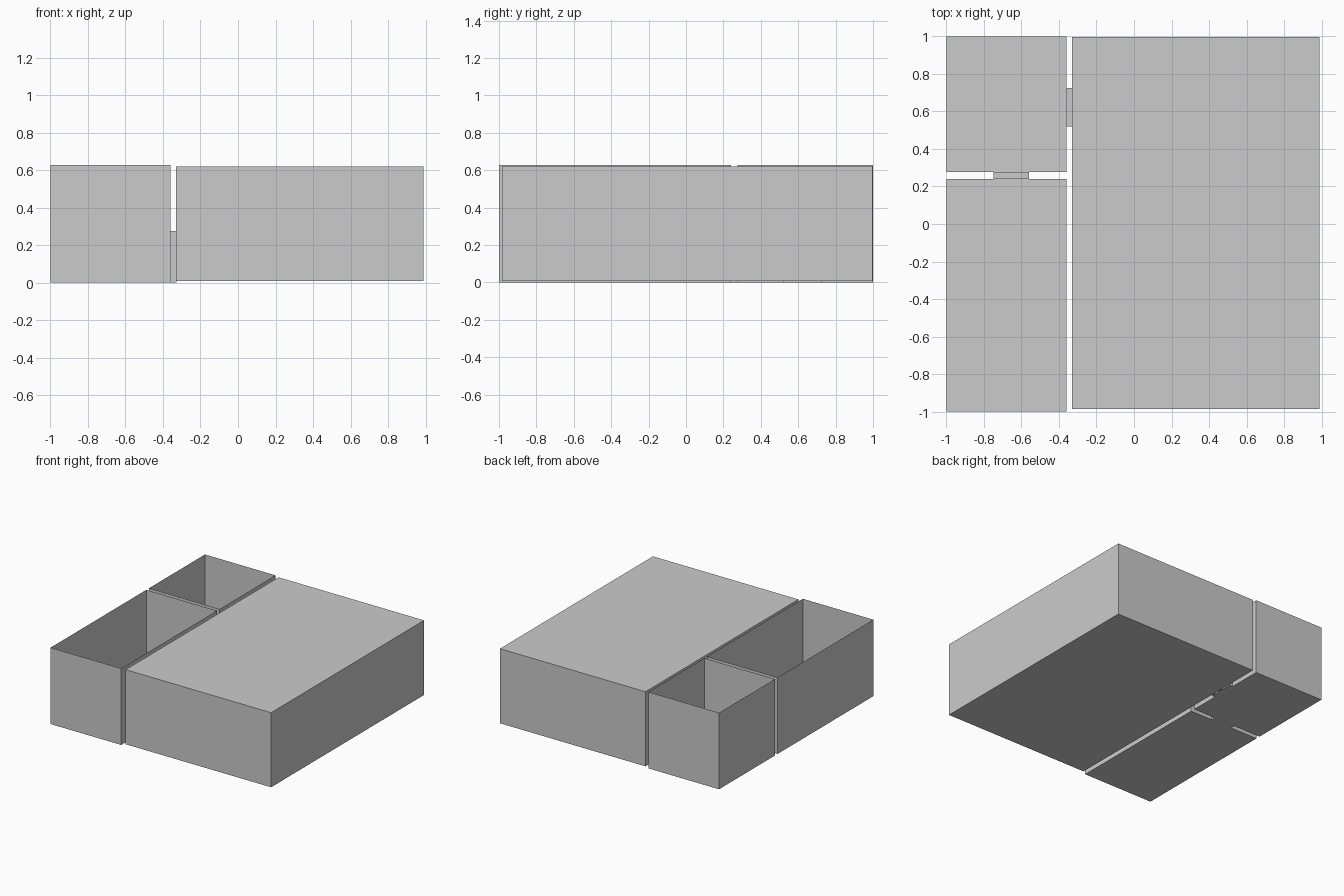
import bpy

if "Cube" in bpy.data.objects:
    bpy.data.objects.remove(bpy.data.objects["Cube"])


def make_object(name, faces):
    """Build a mesh object from a list of polygons (lists of points)."""
    verts, polys = [], []
    for pts in faces:
        polys.append(list(range(len(verts), len(verts) + len(pts))))
        verts += pts
    mesh = bpy.data.meshes.new(name)
    mesh.from_pydata(verts, [], polys)
    obj = bpy.data.objects.new(name, mesh)
    bpy.context.collection.objects.link(obj)


DOOR_TOP = 0.275


def wall(axis, pos, a, b, z0, z1, door=None):
    """Thin upright wall at axis=pos spanning a..b, with an optional doorway."""
    prof = [(a, z0)]
    if door:
        d0, d1 = door
        prof += [(d0, z0), (d0, DOOR_TOP), (d1, DOOR_TOP), (d1, z0)]
    prof += [(b, z0), (b, z1), (a, z1)]
    return [(pos, u, z) if axis == "x" else (u, pos, z) for u, z in prof]


def slab(x0, x1, y0, y1, z):
    return [(x0, y0, z), (x1, y0, z), (x1, y1, z), (x0, y1, z)]


def room(name, x0, x1, y0, y1, z0, z1, doors, ceiling=False):
    faces = [slab(x0, x1, y0, y1, z0),
             wall("x", x0, y0, y1, z0, z1, doors.get("left")),
             wall("x", x1, y0, y1, z0, z1, doors.get("right")),
             wall("y", y0, x0, x1, z0, z1, doors.get("front")),
             wall("y", y1, x0, x1, z0, z1, doors.get("back"))]
    if ceiling:
        faces.append(slab(x0, x1, y0, y1, z1))
    make_object(name, faces)


side_door = (0.52, 0.725)     # y range, between back room and hall
inner_door = (-0.75, -0.56)   # x range, between the two small rooms

# Open-topped small rooms
room("front_room", -1, -0.36, -1, 0.24, 0, 0.627, {"back": inner_door})
room("back_room", -1, -0.36, 0.276, 1, 0, 0.627,
     {"front": inner_door, "right": side_door})

# Large closed hall
room("hall", -0.33, 0.99, -0.985, 0.997, 0.008, 0.62,
     {"left": side_door}, ceiling=True)

# Short passages joining the doorways
y0, y1 = side_door
make_object("hall_passage",
            [slab(-0.36, -0.328, y0, y1, z) for z in (0, DOOR_TOP)] +
            [wall("y", y, -0.36, -0.328, 0, DOOR_TOP) for y in side_door])
x0, x1 = inner_door
make_object("room_passage",
            [slab(x0, x1, 0.24, 0.276, z) for z in (0, DOOR_TOP)] +
            [wall("x", x, 0.24, 0.276, 0, DOOR_TOP) for x in inner_door])
